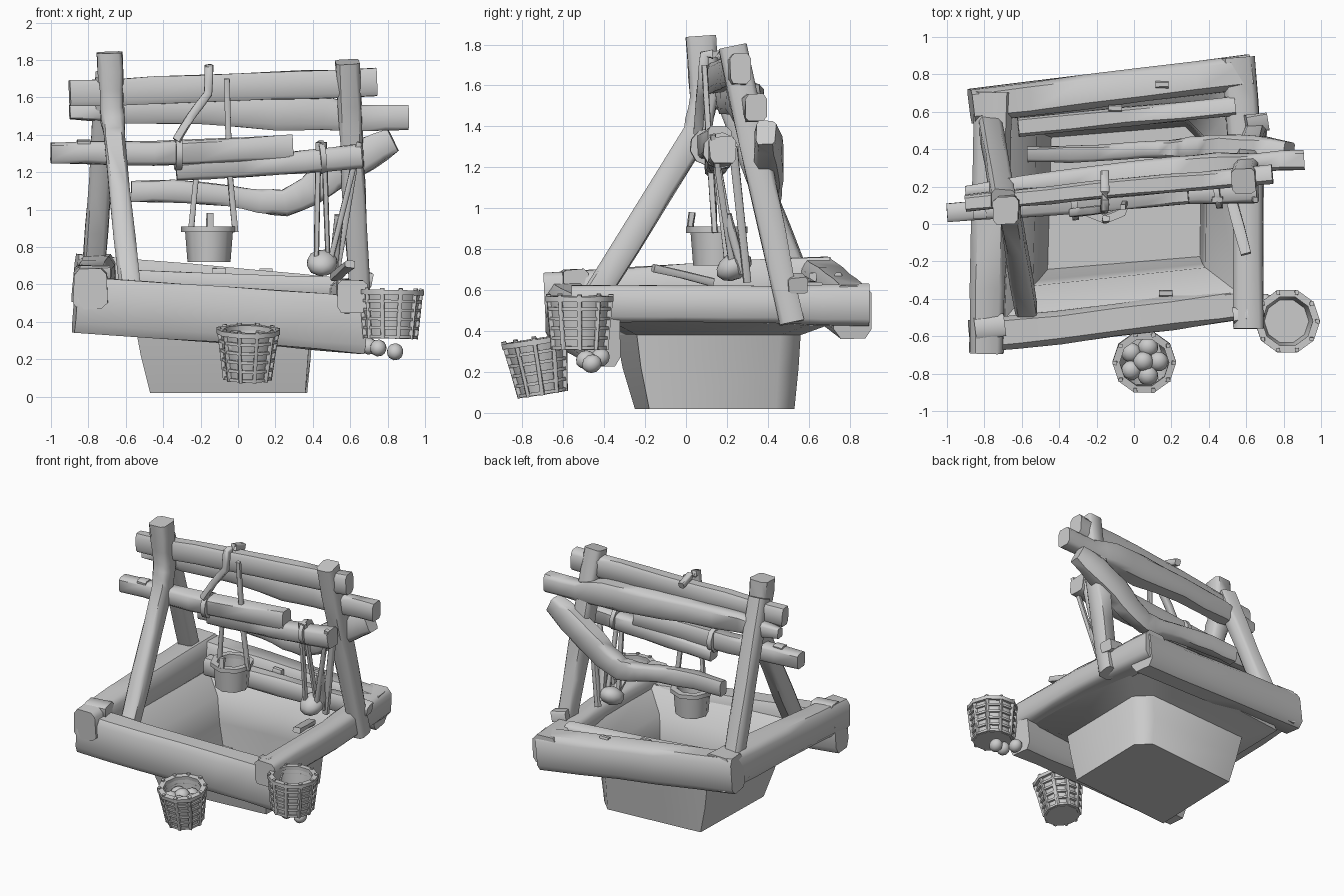
import bpy, bmesh, math, random
from mathutils import Vector, Matrix

if "Cube" in bpy.data.objects:
    bpy.data.objects.remove(bpy.data.objects["Cube"])

random.seed(4)
grey = bpy.data.materials.new("weathered_grey")
grey.diffuse_color = (0.6, 0.6, 0.6, 1)
grey.use_nodes = True
grey.node_tree.nodes["Principled BSDF"].inputs["Base Color"].default_value = grey.diffuse_color


def finish(name, bm):
    bmesh.ops.recalc_face_normals(bm, faces=bm.faces)
    me = bpy.data.meshes.new(name)
    bm.to_mesh(me)
    bm.free()
    me.materials.append(grey)
    ob = bpy.data.objects.new(name, me)
    bpy.context.collection.objects.link(ob)
    return ob


def skin(bm, rings, caps=True):
    """Join successive vertex rings with quads."""
    vs = [[bm.verts.new(p) for p in r] for r in rings]
    n = len(vs[0])
    for a, b in zip(vs, vs[1:]):
        for i in range(n):
            bm.faces.new((a[i], a[(i + 1) % n], b[(i + 1) % n], b[i]))
    if caps:
        bm.faces.new(vs[0])
        bm.faces.new(vs[-1])
    return vs


def beam(name, pts, w, h, steps=3, wobble=0.005, chamfer=0.16):
    """Hewn timber: chamfered rectangle swept along a path.
    A fourth number in a path point scales the section there."""
    P = [Vector(p[:3]) for p in pts]
    K = [p[3] if len(p) > 3 else 1 for p in pts]
    path, size = [P[0]], [K[0]]
    for i in range(len(P) - 1):
        for k in range(1, steps + 1):
            f = k / steps
            path.append(P[i].lerp(P[i + 1], f))
            size.append(K[i] * (1 - f) + K[i + 1] * f)
    c = 1 - chamfer * 2
    prof = [(1, c), (c, 1), (-c, 1), (-1, c), (-1, -c), (-c, -1), (c, -1), (1, -c)]
    rings, n = [], len(path) - 1
    steep = abs((P[-1] - P[0]).normalized().z) > 0.6
    up = Vector((0, 1, 0)) if steep else Vector((0, 0, 1))
    for i, p in enumerate(path):
        t = (path[min(i + 1, n)] - path[max(i - 1, 0)]).normalized()
        s = t.cross(up).normalized()
        u = s.cross(t)
        r = lambda: random.uniform(-wobble, wobble)
        rings.append([p + s * (x * w / 2 * size[i] + r()) + u * (y * h / 2 * size[i] + r())
                      for x, y in prof])
    bm = bmesh.new()
    skin(bm, rings)
    return finish(name, bm)


def rope(name, pts, d=0.025):
    return beam(name, pts, d, d, steps=2, wobble=0.002)


def ball(name, loc, size):
    bm = bmesh.new()
    bmesh.ops.create_icosphere(bm, subdivisions=2, radius=1,
                               matrix=Matrix.Translation(loc) @ Matrix.Rotation(0.5, 4, 'X')
                               @ Matrix.Diagonal((*size, 1)))
    return finish(name, bm)


def circle(c, r, axis, n):
    q = Vector((0, 0, 1)).rotation_difference(axis)
    return [Vector(c) + q @ Vector((r * math.cos(2 * math.pi * i / n),
                                    r * math.sin(2 * math.pi * i / n), 0)) for i in range(n)]


def tub(name, base, top, r0, r1, n=10, floor=0.1, wall=0.018):
    """Open vessel with inner and outer walls."""
    a, b = Vector(base), Vector(top)
    ax = (b - a).normalized()
    low = a.lerp(b, floor)
    bm = bmesh.new()
    skin(bm, [circle(a, r0, ax, n), circle(b, r1, ax, n),
              circle(b, r1 - wall, ax, n), circle(low, r0 - wall, ax, n)])
    return finish(name, bm)


def hoop(name, c, r, axis, d=0.025, n=10):
    bm = bmesh.new()
    o = axis * d / 2
    c = Vector(c)
    skin(bm, [circle(c - o, r, axis, n), circle(c - o, r + d / 2, axis, n),
              circle(c + o, r + d / 2, axis, n), circle(c + o, r - d, axis, n),
              circle(c - o, r - d, axis, n), circle(c - o, r, axis, n)], caps=False)
    return finish(name, bm)


def basket(name, base, top, r0, r1):
    """Wicker basket: thin shell, woven hoops and upright staves."""
    a, b = Vector(base), Vector(top)
    ax = (b - a).normalized()
    tub(name + "_shell", base, top, r0 - 0.006, r1 - 0.006, wall=0.01)
    for k in range(6):
        f = 0.04 + k * 0.19
        hoop(f"{name}_hoop", a.lerp(b, f), r0 + (r1 - r0) * f, ax,
             0.026 if k == 5 else 0.016)
    for p, q in zip(circle(a, r0, ax, 10), circle(b + ax * 0.02, r1, ax, 10)):
        rope(name + "_stave", [p, q], 0.022)


# Tapered well basin with one cut corner, flaring out under and above the sills
def ring(z, pts):
    return [Vector((x, y, z)) for x, y in pts]


floor_pts = [(-0.47, -0.25), (0.36, -0.18), (0.37, 0.44), (0.28, 0.53), (-0.45, 0.47)]
mid_pts = [(-0.52, -0.31), (0.375, -0.22), (0.39, 0.45), (0.28, 0.55), (-0.50, 0.49)]
lip_pts = [(-0.55, -0.34), (0.39, -0.24), (0.40, 0.46), (0.30, 0.56), (-0.53, 0.51)]
under_pts = [(-0.76, -0.53), (0.64, -0.39), (0.63, 0.68), (0.50, 0.78), (-0.74, 0.63)]
inner_pts = [(-0.71, -0.53), (0.56, -0.37), (0.55, 0.66), (0.45, 0.74), (-0.69, 0.62)]


def shrink(pts, k=0.98):
    return [(-0.06 + (x + 0.06) * k, 0.13 + (y - 0.13) * k) for x, y in pts]


bm = bmesh.new()
skin(bm, [ring(0.02, floor_pts), ring(0.22, mid_pts), ring(0.38, lip_pts),
          ring(0.46, under_pts), ring(0.55, inner_pts), ring(0.41, shrink(lip_pts)),
          ring(0.23, shrink(mid_pts)), ring(0.035, shrink(floor_pts))])
finish("well_basin", bm)

# Skewed square frame of heavy timbers
beam("front_sill", [(-0.87, -0.60, 0.495), (-0.4, -0.55, 0.46), (0.2, -0.475, 0.42),
                    (0.68, -0.41, 0.38)], 0.18, 0.30, 2)
beam("left_sill", [(-0.79, -0.69, 0.575, 0.95), (-0.755, 0.71, 0.64, 1.1)], 0.19, 0.23, 4)
beam("back_sill", [(-0.87, 0.63, 0.635), (0.62, 0.815, 0.495)], 0.18, 0.26, 5)
beam("right_sill", [(0.61, -0.56, 0.535), (0.61, 0.2, 0.53), (0.555, 0.89, 0.525, 1.15)],
     0.16, 0.18, 3)
beam("back_inner_sill", [(-0.62, 0.52, 0.61), (0.54, 0.63, 0.57)], 0.10, 0.13, 4)
beam("corner_peg", [(0.53, -0.49, 0.58), (0.61, -0.48, 0.58)], 0.08, 0.08, 1)
beam("corner_block", [(0.60, 0.53, 0.64), (0.71, 0.55, 0.62)], 0.10, 0.08, 1)
beam("left_corner_block", [(-0.85, -0.56, 0.66), (-0.69, -0.54, 0.66)], 0.12, 0.08, 1)
for x, y, z in ((0.15, 0.745, 0.66), (-0.10, 0.62, 0.66), (0.17, -0.37, 0.52)):
    beam("sill_peg", [(x - 0.035, y, z), (x + 0.035, y, z)], 0.035, 0.05, 1, 0.002)

# Leaning posts
beam("left_front_post", [(-0.575, -0.46, 0.55), (-0.66, 0.05, 1.36), (-0.675, 0.09, 1.54, 1.1),
                         (-0.685, 0.07, 1.84, 1.2)], 0.115, 0.125, 3)
beam("left_back_post", [(-0.775, 0.56, 0.62), (-0.70, 0.13, 1.72)], 0.12, 0.115, 4)
beam("right_post", [(0.66, 0.515, 0.44, 0.85), (0.62, 0.375, 1.1), (0.585, 0.23, 1.79)],
     0.125, 0.14, 3)

# Cross timbers
beam("top_beam", [(-0.90, 0.11, 1.62, 0.9), (0, 0.20, 1.655), (0.74, 0.265, 1.68)],
     0.10, 0.15, 4)
beam("second_beam", [(-0.90, 0.17, 1.52, 0.5), (-0.6, 0.20, 1.535, 0.9),
                     (-0.2, 0.25, 1.535), (0.2, 0.285, 1.52, 1.2), (0.45, 0.31, 1.515, 1.15),
                     (0.66, 0.33, 1.49, 0.85), (0.91, 0.345, 1.49, 0.85)], 0.12, 0.155, 2)
beam("winch_bar", [(-1.0, 0.06, 1.305, 0.85), (-0.45, 0.10, 1.30), (0.29, 0.165, 1.33, 1.05)],
     0.11, 0.13, 3)
beam("lower_beam", [(-0.33, 0.14, 1.20, 0.85), (0.2, 0.16, 1.24), (0.66, 0.18, 1.285, 1.2)],
     0.11, 0.11, 3)
beam("bent_log", [(-0.57, 0.37, 1.095, 0.9), (-0.35, 0.375, 1.10), (-0.05, 0.39, 1.075, 0.9),
                  (0.12, 0.40, 1.045), (0.25, 0.405, 1.035, 1.15), (0.38, 0.41, 1.10, 1.35),
                  (0.5, 0.41, 1.19, 1.5), (0.68, 0.40, 1.295, 1.45), (0.83, 0.39, 1.37, 1.1)],
     0.09, 0.12, 2)
beam("bar_knot", [(-0.86, 0.06, 1.345), (-0.79, 0.065, 1.345)], 0.07, 0.06, 1, 0.003)

# Hanging bucket with its hook and ropes
up = Vector((0, 0, 1))
tub("bucket", (-0.155, 0.15, 0.72), (-0.155, 0.15, 0.91), 0.115, 0.13, 8)
hoop("bucket_rim", (-0.155, 0.15, 0.895), 0.135, up, 0.03, 8)
beam("bucket_peg", [(-0.15, 0.02, 0.90), (-0.15, 0.03, 0.98)], 0.04, 0.03, 1, 0.003)
rope("bucket_rope_right", [(-0.015, 0.14, 0.88), (-0.045, 0.12, 1.2), (-0.06, 0.09, 1.70)], 0.03)
rope("bucket_rope_left", [(-0.25, 0.14, 0.90), (-0.22, 0.13, 1.2)], 0.028)
rope("hook_rope", [(-0.155, 0.28, 1.72), (-0.155, 0.17, 1.755), (-0.155, 0.09, 1.75),
                   (-0.16, 0.08, 1.62), (-0.25, 0.07, 1.50), (-0.33, 0.06, 1.37)], 0.045)
hoop("winch_coil", (-0.32, 0.11, 1.30), 0.075, Vector((1, 0.1, 0)).normalized(), 0.035)

# Gourd and sticks hanging on the right
for x0, x1, y1 in ((0.43, 0.42, 0.20), (0.46, 0.48, 0.24), (0.65, 0.50, 0.22)):
    rope("gourd_rope", [(x0, 0.13, 1.36), (x1, y1, 0.75)], 0.028)
hoop("gourd_coil", (0.45, 0.17, 1.28), 0.075, Vector((1, 0.1, 0.1)).normalized(), 0.03)
ball("gourd", (0.45, 0.235, 0.715), (0.085, 0.095, 0.065))
beam("long_stick", [(0.51, 0.28, 0.68), (0.54, 0.20, 0.97)], 0.045, 0.04, 2, 0.004)
beam("short_stick", [(0.60, -0.16, 0.71), (0.52, 0.13, 0.64)], 0.06, 0.04, 2, 0.004)
rope("post_brace", [(0.52, 0.30, 0.64), (0.63, 0.23, 1.30)], 0.04)

# Wicker baskets with fruit
basket("front_basket", (0.05, -0.70, 0.09), (0.055, -0.74, 0.35), 0.118, 0.158)
for k in range(6):
    a = k * math.pi / 2.5
    r = 0.08 if k < 5 else 0
    ball("fruit", (0.05 + r * math.cos(a), -0.735 + r * math.sin(a), 0.27 + 0.02 * (k == 5)),
         (0.055, 0.055, 0.05))
basket("side_basket", (0.815, -0.52, 0.31), (0.82, -0.52, 0.56), 0.135, 0.162)
for x, y, z in ((0.75, -0.49, 0.26), (0.84, -0.46, 0.24), (0.70, -0.42, 0.27)):
    ball("hanging_bulb", (x, y, z), (0.045, 0.05, 0.045))

# Shade softly with crisp hewn edges
for ob in bpy.context.scene.objects:
    ob.select_set(True)
    bpy.context.view_layer.objects.active = ob
bpy.ops.object.shade_smooth_by_angle(angle=math.radians(50))
